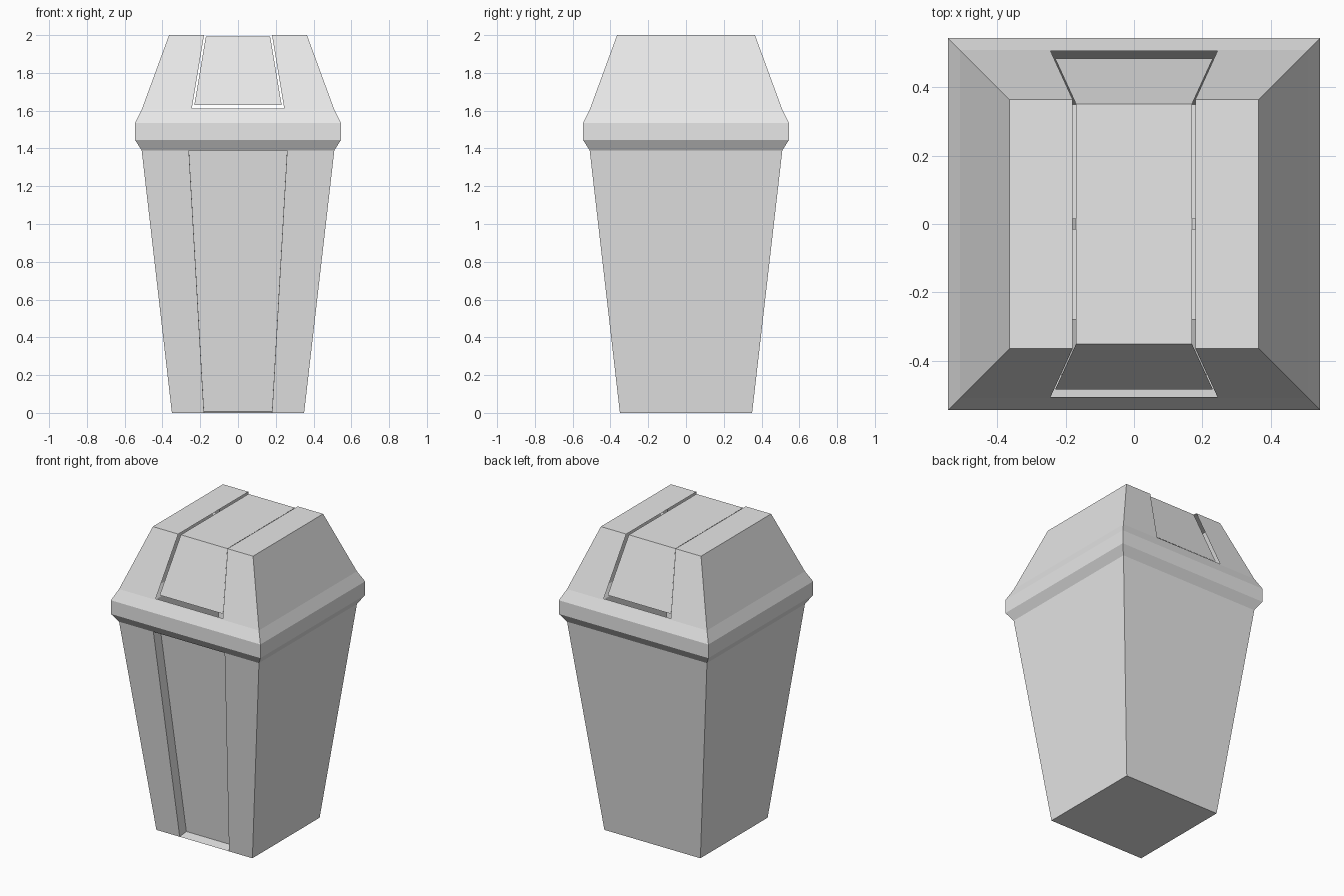
import bpy, bmesh
from mathutils import Vector

if "Cube" in bpy.data.objects:
    bpy.data.objects.remove(bpy.data.objects["Cube"], do_unlink=True)

grey = bpy.data.materials.new("light grey plastic")
grey.use_nodes = True
grey.diffuse_color = (0.8, 0.8, 0.8, 1)
grey.node_tree.nodes["Principled BSDF"].inputs["Base Color"].default_value = (0.8, 0.8, 0.8, 1)


def finish(bm, name):
    mesh = bpy.data.meshes.new(name)
    bm.to_mesh(mesh)
    bm.free()
    mesh.materials.append(grey)
    obj = bpy.data.objects.new(name, mesh)
    bpy.context.collection.objects.link(obj)
    return obj


def square_shell(profile, close_bottom=False, close_top=False):
    """Loft square rings given as (half width, height)."""
    bm = bmesh.new()
    rings = [[bm.verts.new((sx * r, sy * r, z))
              for sx, sy in ((-1, -1), (1, -1), (1, 1), (-1, 1))] for r, z in profile]
    for low, high in zip(rings, rings[1:]):
        for i in range(4):
            j = (i + 1) % 4
            bm.faces.new((low[i], low[j], high[j], high[i]))
    if close_bottom:
        bm.faces.new(rings[0][::-1])
    if close_top:
        bm.faces.new(rings[-1])
    bm.normal_update()
    return bm


def cut(bm, rule, point, normal):
    """Split only the faces that pass the rule."""
    bm.normal_update()
    faces = [f for f in bm.faces if rule(f)]
    geom = set(faces)
    for f in faces:
        geom.update(f.edges, f.verts)
    bmesh.ops.bisect_plane(bm, geom=list(geom), plane_co=point, plane_no=normal)
    bm.normal_update()


def cut_sides(bm, rule, x, z, slope):
    """Two mirrored slanted cuts, where half width grows by slope per unit height."""
    for s in (-1, 1):
        cut(bm, rule, (s * x, 0, z), Vector((s, 0, -slope)).normalized())


def near_middle(f):
    return abs(f.calc_center_median().x) < 0.01


# Tapered bin body with a sunken front channel
bm = square_shell([(0.35, 0), (0.51, 1.39)], close_bottom=True)
cut_sides(bm, lambda f: f.normal.y < -0.9, 0.18, 0, 0.08 / 1.39)
panel = [f for f in bm.faces if f.normal.y < -0.9 and near_middle(f)]
inward = -panel[0].normal * 0.07
out = bmesh.ops.extrude_face_region(bm, geom=panel)
bmesh.ops.translate(bm, verts=[v for v in out["geom"] if isinstance(v, bmesh.types.BMVert)], vec=inward)
bmesh.ops.delete(bm, geom=[f for f in panel if f.is_valid], context="FACES_ONLY")
finish(bm, "bin_body")

# Lid with a flared rim, opened for the swing flap
LID_TOP, OPEN_LOW, TAPER = 2.0, 1.612, -0.167
bm = square_shell([(0.51, 1.39), (0.545, 1.445), (0.545, 1.535), (0.51, 1.605), (0.365, LID_TOP)],
                  close_top=True)


def upper(f):
    return f.calc_center_median().z > 1.65 and abs(f.normal.x) < 0.1


cut_sides(bm, upper, 0.18, LID_TOP, TAPER)
cut(bm, lambda f: upper(f) and near_middle(f), (0, 0, OPEN_LOW), (0, 0, 1))
opening = [f for f in bm.faces if upper(f) and near_middle(f)]
bmesh.ops.delete(bm, geom=opening, context="FACES")
finish(bm, "lid")

# Swing flap: a folded sheet set slightly inside the opening
FLAP_TOP = 1.993
bm = bmesh.new()
rows = []
for y, z, half in ((-0.485, 1.63, 0.231), (-0.352, FLAP_TOP, 0.17),
                   (0.352, FLAP_TOP, 0.17), (0.485, 1.63, 0.231)):
    rows.append((bm.verts.new((-half, y, z)), bm.verts.new((half, y, z))))
for a, b in zip(rows, rows[1:]):
    bm.faces.new((a[0], a[1], b[1], b[0]))
finish(bm, "swing_flap")

# Small hinge tabs joining flap and lid
for side, s in (("left", 1), ("right", -1)):
    bm = bmesh.new()
    corners = [(s * 0.17, -0.016, FLAP_TOP), (s * 0.18, -0.016, LID_TOP),
               (s * 0.18, 0.016, LID_TOP), (s * 0.17, 0.016, FLAP_TOP)]
    bm.faces.new([bm.verts.new(c) for c in corners[::s]])
    finish(bm, side + "_hinge_tab")
